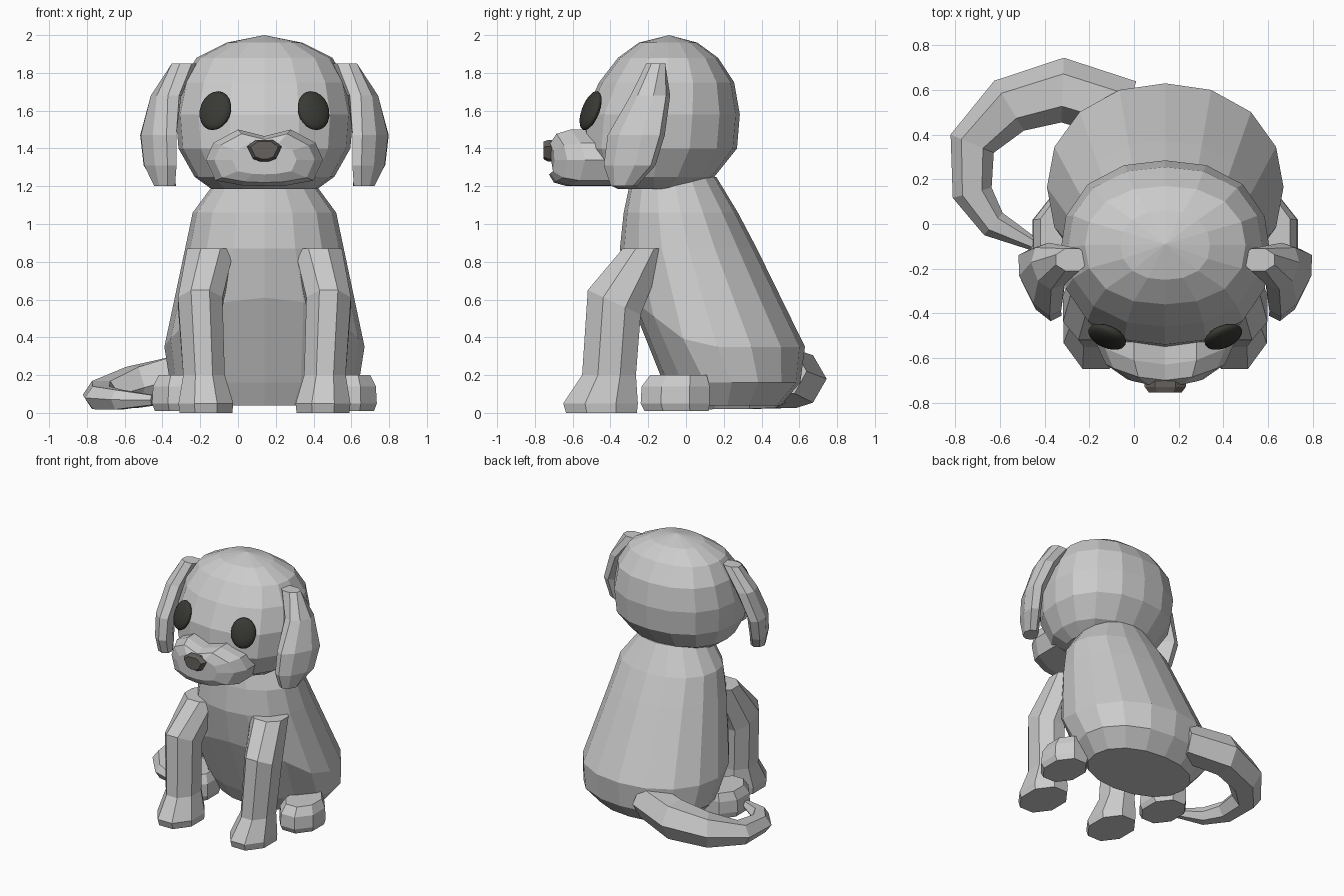
import bpy, bmesh, math
from mathutils import Vector, Matrix

if "Cube" in bpy.data.objects:
    bpy.data.objects.remove(bpy.data.objects["Cube"])

AXIS = 0.14  # the body's symmetry plane; parts are modelled relative to it


def finish(name, bm, mirror=False, color=None, smooth=False):
    bmesh.ops.remove_doubles(bm, verts=bm.verts, dist=0.0005)
    bmesh.ops.recalc_face_normals(bm, faces=bm.faces)
    for f in bm.faces:
        f.smooth = smooth
    me = bpy.data.meshes.new(name)
    bm.to_mesh(me)
    bm.free()
    ob = bpy.data.objects.new(name, me)
    ob.location.x = AXIS
    bpy.context.collection.objects.link(ob)
    if mirror:
        ob.modifiers.new("mirror", 'MIRROR').use_bisect_axis[0] = False
    if color:
        mat = bpy.data.materials.new(name + "_material")
        mat.diffuse_color = color
        mat.use_nodes = True
        mat.node_tree.nodes["Principled BSDF"].inputs["Base Color"].default_value = mat.diffuse_color
        me.materials.append(mat)
    return ob


def loft(name, rings, **kw):
    """Skin a stack of equal-length rings and cap both ends."""
    bm = bmesh.new()
    vs = [[bm.verts.new(p) for p in r] for r in rings]
    n = len(rings[0])
    for a, b in zip(vs, vs[1:]):
        for i in range(n):
            j = (i + 1) % n
            bm.faces.new((a[i], a[j], b[j], b[i]))
    bm.faces.new(vs[0])
    bm.faces.new(vs[-1])
    return finish(name, bm, **kw)


def ring(n, z, cx, rx, yf, yb, power=2.0, flat=False, tilt=0.0):
    """Horizontal (super)ellipse from yf to yb; tilt lowers the back edge."""
    cy, ry = (yf + yb) / 2, (yb - yf) / 2
    off, k = (math.pi / n, 1 / math.cos(math.pi / n)) if flat else (0, 1)
    pts = []
    for i in range(n):
        a = 2 * math.pi * i / n + off
        c, s = math.cos(a), math.sin(a)
        r = k / (abs(c) ** power + abs(s) ** power) ** (1 / power)
        pts.append(Vector((cx + rx * r * c, cy + ry * r * s,
                           z - tilt * (r * s + 1) / 2)))
    return pts


# Body: the widest ring rises towards the chest to leave a tucked belly
body = []
for z, hw, yf, yb in [(.04, .40, -.06, .50), (.16, .50, -.12, .605),
                      (.35, .53, -.30, .63), (.87, .42, -.35, .375),
                      (1.06, .38, -.33, .275), (1.25, .24, -.29, .16)]:
    r = ring(16, z, 0, hw, yf, yb, 2.15)
    if z == .35:
        for p in r:
            p.z += .26 * max(0, min(1, (.04 - p.y) / .34))
    body.append(r)
loft("body", body)

# Head
head = [ring(16, z, 0, hw, yf, yb, 2.3) for z, hw, yf, yb in [
    (1.185, .28, -.36, .02), (1.25, .37, -.49, .15), (1.40, .455, -.555, .27),
    (1.58, .47, -.54, .285), (1.75, .435, -.46, .255), (1.88, .36, -.36, .17),
    (1.96, .20, -.25, .06), (2.0, .0, -.09, -.09)]]
loft("head", head)

# Muzzle: lobed outline stepped forward, its sides swept back
half = [(.14, 1.5), (.27, 1.43), (.31, 1.34), (.26, 1.23), (.12, 1.205)]
outline = [(0, 1.465)] + half + [(0, 1.2)] + [(-x, z) for x, z in half[::-1]]
muzzle = []
for y, s in [(-.38, 1.0), (-.63, 1.0), (-.70, .86), (-.725, .55)]:
    muzzle.append([Vector((x * s, y + 1.0 * (x * s) ** 2,
                           1.34 + (z - 1.34) * s)) for x, z in outline])
loft("muzzle", muzzle)

# Nose
shape = [(.045, 1.445), (.092, 1.41), (.06, 1.345), (.02, 1.33)]
shape += [(-x, z) for x, z in shape[::-1]]
nose = [[Vector((x * s, y, 1.4 + (z - 1.4) * s)) for x, z in shape]
        for y, s in [(-.66, 1), (-.73, 1), (-.755, .8)]]
loft("nose", nose, color=(.13, .12, .11, 1))

# Eyes: flattened discs lying on the face
bm = bmesh.new()
q = Vector((-.38, -.88, .36)).to_track_quat('Z', 'Y')
m = Matrix.Translation((-.26, -.505, 1.6)) @ q.to_matrix().to_4x4()
bmesh.ops.create_uvsphere(bm, u_segments=20, v_segments=10, radius=1,
                          matrix=m @ Matrix.Diagonal((.09, .11, .035, 1)))
finish("eyes", bm, mirror=True, color=(.04, .04, .035, 1), smooth=True)

# Ears: slabs hanging diagonally beside the head
ear = []
for z, cx, cy, hw, ht, ux, uy in [
        (1.85, -.42, -.16, .05, .07, 0, -1), (1.68, -.52, -.19, .10, .07, .35, -.94),
        (1.47, -.565, -.265, .155, .065, .45, -.89),
        (1.31, -.555, -.30, .14, .06, .45, -.89),
        (1.20, -.525, -.33, .065, .05, .45, -.89)]:
    u, v = Vector((ux, uy, 0)), Vector((uy, -ux, 0))
    c = Vector((cx, cy, z))
    ear.append([c + u * hw * a + v * ht * b for a, b in
                [(1, -.5), (1, .4), (.45, 1), (-.45, 1), (-1, .4), (-1, -.5),
                 (-.4, -1), (.4, -1)]])
loft("ears", ear, mirror=True)

# Front legs: foot, shin, elbow and a shoulder sinking into the chest
leg = [ring(8, z, cx, rx, yf, yb, flat=True, tilt=t)
       for z, cx, rx, yf, yb, t in [
           (0, -.31, .14, -.635, -.26, 0), (.05, -.31, .145, -.65, -.255, 0),
           (.20, -.32, .11, -.55, -.265, 0), (.65, -.34, .118, -.52, -.24, .13),
           (.87, -.285, .125, -.335, -.10, 0)]]
loft("front_legs", leg, mirror=True)

# Hind paws
paw = [ring(8, z, -.45, rx, yf, yb, flat=True) for z, rx, yf, yb in [
    (.01, .13, -.22, .12), (.05, .145, -.24, .125),
    (.14, .14, -.235, .125), (.20, .11, -.19, .11)]]
loft("hind_paws", paw, mirror=True)

# Tail: tapering sweep curling round on the ground
path = [(-.17, .51, .22, .135), (-.46, .60, .18, .145), (-.70, .53, .135, .13),
        (-.865, .36, .095, .105), (-.865, .14, .08, .09),
        (-.77, .0, .07, .065), (-.59, -.09, .068, .03)]
pts = [Vector(p[:3]) for p in path]
tail = []
for i, (p, spec) in enumerate(zip(pts, path)):
    t = pts[min(i + 1, len(pts) - 1)] - pts[max(i - 1, 0)]
    side = Vector((t.y, -t.x, 0)).normalized()
    rz = min(spec[3], p.z - .01)
    tail.append([p + side * spec[3] * math.cos(a) + Vector((0, 0, rz * math.sin(a)))
                 for a in [math.pi * k / 3 for k in range(6)]])
loft("tail", tail)
